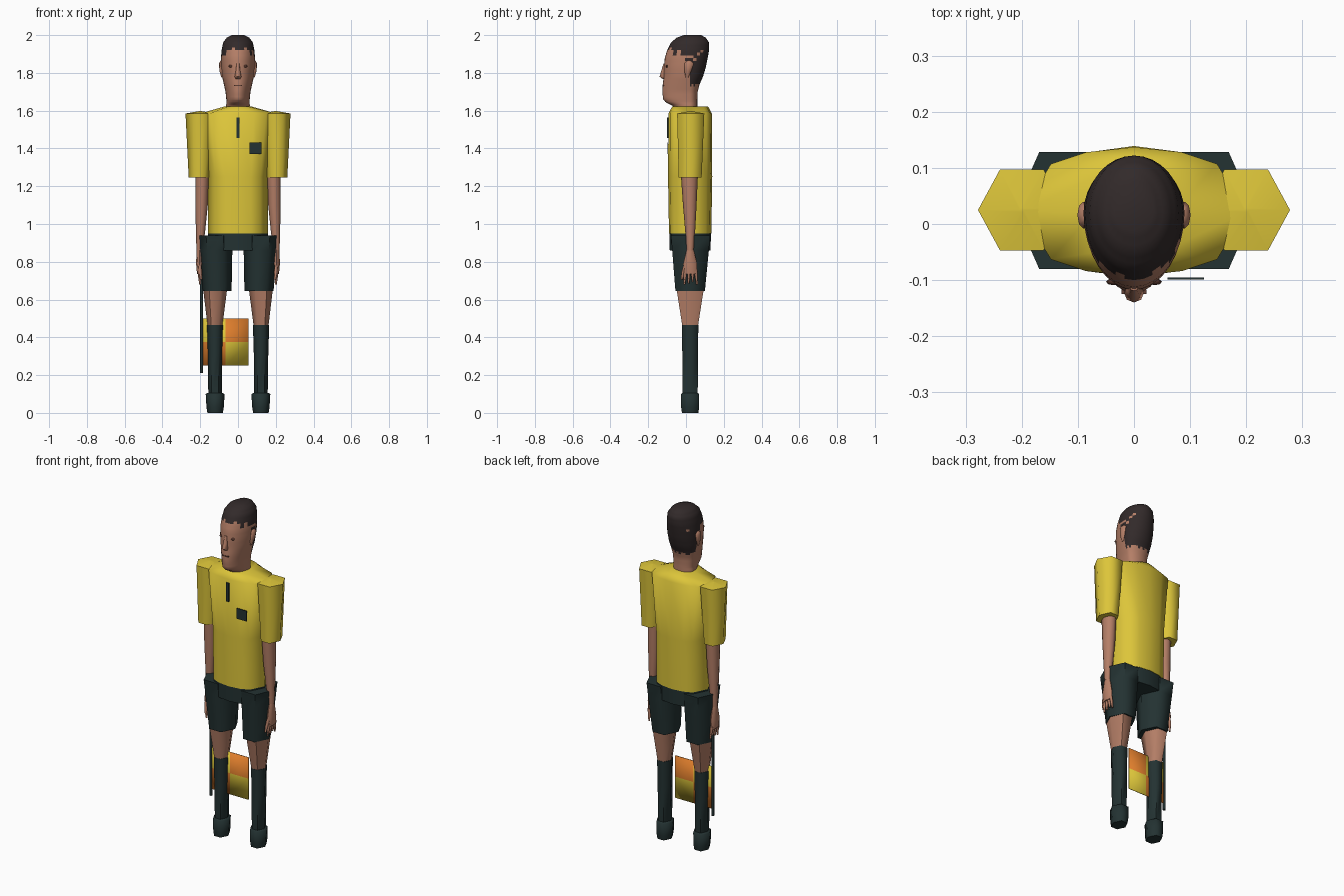
import bpy, bmesh, math, random
from mathutils import Vector

random.seed(4)
if "Cube" in bpy.data.objects:
    bpy.data.objects.remove(bpy.data.objects["Cube"])


def material(name, r, g, b):
    m = bpy.data.materials.new(name)
    m.use_nodes = True
    m.diffuse_color = (r, g, b, 1)
    bsdf = m.node_tree.nodes["Principled BSDF"]
    bsdf.inputs["Base Color"].default_value = (r, g, b, 1)
    bsdf.inputs["Roughness"].default_value = 0.9
    return m


YELLOW = material("yellow", 0.72, 0.56, 0.042)
DARK = material("dark green black", 0.017, 0.032, 0.032)
SKIN = material("skin", 0.46, 0.21, 0.135)
HAIR = material("dark hair", 0.032, 0.023, 0.023)
ORANGE = material("orange", 0.74, 0.21, 0.026)
SHADE = material("brown face marks", 0.12, 0.05, 0.035)


def finish(name, bm, mats, angle=65):
    bmesh.ops.recalc_face_normals(bm, faces=bm.faces)
    me = bpy.data.meshes.new(name)
    bm.to_mesh(me)
    bm.free()
    for m in mats:
        me.materials.append(m)
    ob = bpy.data.objects.new(name, me)
    bpy.context.collection.objects.link(ob)
    bpy.ops.object.select_all(action='DESELECT')
    ob.select_set(True)
    bpy.context.view_layer.objects.active = ob
    bpy.ops.object.shade_smooth_by_angle(angle=math.radians(angle))
    return ob


def loft(name, rings, mats, rule=None, angle=65):
    """Skin a stack of equal-sized rings and cap both ends."""
    bm = bmesh.new()
    rows = [[bm.verts.new(p) for p in ring] for ring in rings]
    n = len(rows[0])
    for a, b in zip(rows, rows[1:]):
        for i in range(n):
            j = (i + 1) % n
            bm.faces.new((a[i], a[j], b[j], b[i]))
    bm.faces.new(rows[0])
    bm.faces.new(rows[-1])
    if rule:
        for f in bm.faces:
            f.material_index = rule(f.calc_center_median())
    return finish(name, bm, mats, angle)


def oval(x, y, z, rx, ry, n=6):
    return [(x + rx * math.cos(math.tau * i / n), y + ry * math.sin(math.tau * i / n), z)
            for i in range(n)]


def box(name, lo, hi, mat):
    (x0, y0, z0), (x1, y1, z1) = lo, hi
    rings = [[(x0, y0, z), (x1, y0, z), (x1, y1, z), (x0, y1, z)] for z in (z0, z1)]
    return loft(name, rings, [mat], angle=30)


# Torso: broad twelve-sided section
def body_ring(z, w, d, cy=0.022):
    q = [(0, 1), (0.43, 0.92), (0.74, 0.74), (1, 0)]
    right = q + [(x, -y) for x, y in q[-2::-1]]
    pts = right + [(-x, y) for x, y in right[-2:0:-1]]
    return [(x * w, cy + y * d, z) for x, y in pts]


loft("shirt_body", [body_ring(0.95, 0.16, 0.112), body_ring(1.25, 0.16, 0.117),
                    body_ring(1.585, 0.2, 0.115), body_ring(1.622, 0.072, 0.095)], [YELLOW])
loft("shorts_waist", [body_ring(0.86, 0.155, 0.108), body_ring(0.951, 0.158, 0.11)], [DARK])
box("shirt_placket", (-0.009, -0.1, 1.455), (0.009, -0.092, 1.565), DARK)
box("chest_pocket", (0.06, -0.099, 1.37), (0.125, -0.095, 1.432), DARK)

# Limbs, mirrored on both sides
for s, side in ((1, "left"), (-1, "right")):
    def limb(part, mat, rows, n=6):
        loft(f"{side}_{part}", [oval(s * x, y, z, rx, ry, n) for z, x, y, rx, ry in rows], [mat])

    limb("sleeve", YELLOW, [(1.245, 0.205, 0.022, 0.056, 0.07), (1.585, 0.2, 0.025, 0.078, 0.083),
                            (1.598, 0.2, 0.025, 0.004, 0.004)])
    limb("shorts_leg", DARK, [(0.645, 0.111, 0.022, 0.077, 0.09), (0.86, 0.119, 0.024, 0.089, 0.112),
                              (0.94, 0.123, 0.024, 0.092, 0.12)])
    limb("thigh", SKIN, [(0.45, 0.122, 0.022, 0.038, 0.046), (0.66, 0.121, 0.022, 0.064, 0.084)])
    limb("sock", DARK, [(0.09, 0.121, 0.022, 0.036, 0.046), (0.3, 0.122, 0.022, 0.038, 0.048),
                        (0.465, 0.122, 0.022, 0.043, 0.05)])
    limb("shoe", DARK, [(0, 0.121, 0.022, 0.041, 0.05), (0.03, 0.121, 0.022, 0.046, 0.055),
                        (0.1, 0.121, 0.022, 0.05, 0.055), (0.106, 0.121, 0.022, 0.038, 0.046)])
    limb("arm", SKIN, [(0.86, 0.203, 0.022, 0.017, 0.018), (0.97, 0.198, 0.022, 0.025, 0.027),
                       (1.1, 0.193, 0.02, 0.033, 0.036), (1.26, 0.19, 0.018, 0.036, 0.045)], 8)
    limb("palm", SKIN, [(0.735, 0.205, 0.024, 0.012, 0.036), (0.79, 0.205, 0.022, 0.017, 0.037),
                        (0.865, 0.203, 0.022, 0.016, 0.018)], 8)
    for k in range(4):
        y = -0.003 + 0.018 * k
        limb(f"finger_{k + 1}", SKIN, [(0.68 + 0.006 * (k % 3), 0.2, y * 1.25 - 0.005, 0.005, 0.005),
                                       (0.75, 0.205, y, 0.01, 0.01)])
    limb("thumb", SKIN, [(0.705, 0.195, -0.022, 0.006, 0.006), (0.745, 0.2, -0.016, 0.009, 0.009),
                         (0.8, 0.204, 0.002, 0.01, 0.012)])
    limb("ear", SKIN, [(1.775, 0.08, 0.005, 0.008, 0.008), (1.81, 0.087, 0.01, 0.011, 0.018),
                       (1.85, 0.09, 0.016, 0.011, 0.024), (1.865, 0.087, 0.016, 0.005, 0.01)], 8)
    limb("eye", SHADE, [(1.829, 0.037, -0.101, 0.007, 0.004), (1.836, 0.037, -0.103, 0.013, 0.006),
                        (1.843, 0.037, -0.101, 0.008, 0.004)], 8)

# Head: height, front, back, half width
PROFILE = [(1.6, -0.06, 0.06, 0.063), (1.625, -0.07, 0.06, 0.063), (1.645, -0.108, 0.06, 0.061),
           (1.66, -0.121, 0.06, 0.062), (1.7, -0.125, 0.062, 0.066), (1.74, -0.123, 0.072, 0.075),
           (1.78, -0.118, 0.09, 0.084), (1.83, -0.117, 0.105, 0.089), (1.88, -0.112, 0.115, 0.09),
           (1.92, -0.1, 0.122, 0.087), (1.96, -0.08, 0.122, 0.079), (1.986, -0.05, 0.105, 0.06),
           (2.0, -0.012, 0.08, 0.034)]


def head_ring(z, front, back, w, n=32):
    ring = []
    for i in range(n):
        c, s = math.cos(math.tau * i / n), math.sin(math.tau * i / n)
        ring.append((w * s, 0.02 + c * ((back - 0.02) if c > 0 else (0.02 - front)), z))
    return ring


def hair_rule(p):
    """Hairline drops from the forehead past the ear to the nape."""
    line = 1.925 if p.y < -0.06 else 1.9 if p.y < -0.01 else 1.86 if p.y < 0.02 else 1.735
    bare_patch = abs(p.x) > 0.06 and 1.85 < p.z < 1.92 and random.random() < 0.13
    return int(p.z > line + random.uniform(-0.008, 0.008) and not bare_patch)


rings = []
for a, b in zip(PROFILE, PROFILE[1:]):
    for k in range(3):
        rings.append(head_ring(*Vector(a).lerp(Vector(b), k / 3)))
rings.append(head_ring(*PROFILE[-1]))
loft("head", rings, [SKIN, HAIR], hair_rule)

# Face
loft("nose", [oval(0, -0.116, 1.768, 0.012, 0.008, 8), oval(0, -0.122, 1.78, 0.018, 0.018, 8),
              oval(0, -0.118, 1.81, 0.012, 0.013, 8), oval(0, -0.112, 1.85, 0.008, 0.007, 8)], [SKIN])
box("mouth", (-0.022, -0.125, 1.731), (0.022, -0.117, 1.737), SHADE)

# Checkered flag on a pole
loft("flag_pole", [oval(-0.192, 0.022, z, 0.008, 0.008) for z in (0.21, 0.76)], [DARK])
bm = bmesh.new()
xs, zs = (-0.185, -0.065, 0.055), (0.25, 0.375, 0.5)
grid = [[bm.verts.new((x, 0.022, z)) for x in xs] for z in zs]
for r in range(2):
    for c in range(2):
        f = bm.faces.new((grid[r][c], grid[r][c + 1], grid[r + 1][c + 1], grid[r + 1][c]))
        f.material_index = (r + c) % 2
flag = finish("flag_cloth", bm, [ORANGE, YELLOW])
thick = flag.modifiers.new("thickness", 'SOLIDIFY')
thick.thickness = 0.004
thick.offset = 0
